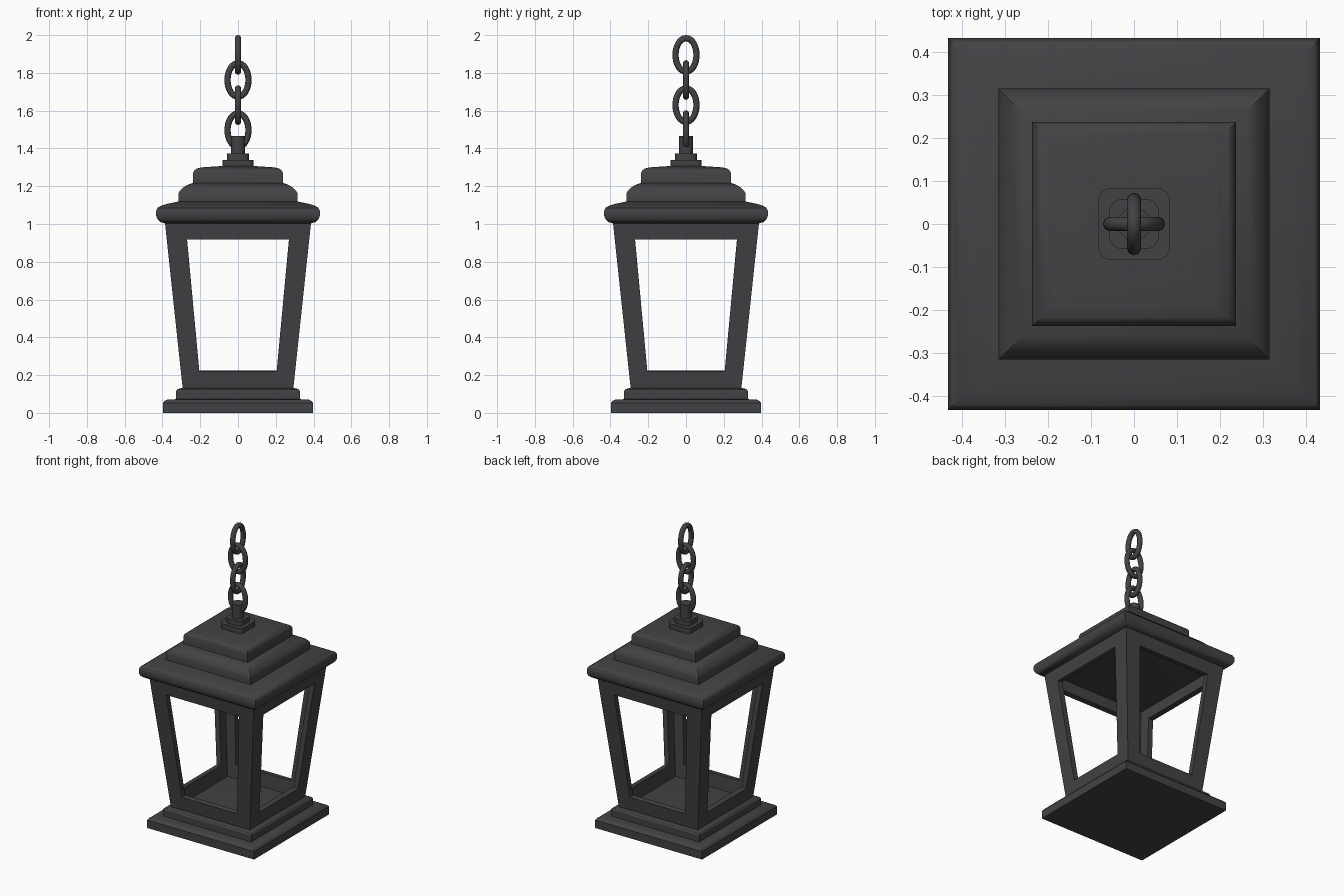
import bpy, bmesh
from math import sin, cos, pi, radians

if "Cube" in bpy.data.objects:
    bpy.data.objects.remove(bpy.data.objects["Cube"])

mat = bpy.data.materials.new("dark_iron")
mat.diffuse_color = (0.055, 0.055, 0.058, 1)
mat.use_nodes = True
mat.node_tree.nodes["Principled BSDF"].inputs["Base Color"].default_value = mat.diffuse_color


def finish(name, bm, smooth=30):
    bmesh.ops.remove_doubles(bm, verts=bm.verts, dist=1e-5)
    bmesh.ops.recalc_face_normals(bm, faces=bm.faces)
    me = bpy.data.meshes.new(name)
    bm.to_mesh(me)
    bm.free()
    ob = bpy.data.objects.new(name, me)
    bpy.context.collection.objects.link(ob)
    me.materials.append(mat)
    bpy.ops.object.select_all(action='DESELECT')
    ob.select_set(True)
    bpy.context.view_layer.objects.active = ob
    if smooth:
        bpy.ops.object.shade_smooth_by_angle(angle=radians(smooth))
    return ob


def outline(h, r):
    """Square of half-width h with corner radius r."""
    if r == 0:
        return [(h, h), (-h, h), (-h, -h), (h, -h)]
    pts = []
    for q in range(4):
        a0 = q * pi / 2
        sx, sy = ((1, 1), (-1, 1), (-1, -1), (1, -1))[q]
        for i in range(7):
            a = a0 + i * pi / 12
            pts.append((sx * (h - r) + r * cos(a), sy * (h - r) + r * sin(a)))
    return pts


def loft(name, profile, corner=0):
    """Stack square rings through (half_width, z) points and cap both ends."""
    bm = bmesh.new()
    rings = [[bm.verts.new((x, y, z)) for x, y in outline(h, corner)]
             for h, z in profile]
    n = len(rings[0])
    for a, b in zip(rings, rings[1:]):
        for i in range(n):
            j = (i + 1) % n
            bm.faces.new((a[i], a[j], b[j], b[i]))
    bm.faces.new(rings[0][::-1])
    bm.faces.new(rings[-1])
    return finish(name, bm)


# Stepped base
loft("base_plate", [(.397, 0), (.397, .053), (.39, .063), (.375, .07), (.32, .073)])
loft("base_step", [(.328, .07), (.328, .115), (.322, .124), (.308, .13), (.28, .132)])

# Tapered frame with four open windows
Z0, Z1, W0, W1 = .125, 1.01, .2925, .387


def half(z):
    return W0 + (W1 - W0) * (z - Z0) / (Z1 - Z0)


bm = bmesh.new()
outer = [(-W0, Z0), (W0, Z0), (W1, Z1), (-W1, Z1)]
inner = [(-.205, .22), (.205, .22), (.27, .918), (-.27, .918)]
for k in range(4):
    c, s = (1, 0, -1, 0)[k], (0, 1, 0, -1)[k]

    def place(p):
        x, y, z = p[0], -half(p[1]), p[1]
        return bm.verts.new((c * x - s * y, s * x + c * y, z))
    o, i = [place(p) for p in outer], [place(p) for p in inner]
    for a in range(4):
        b = (a + 1) % 4
        bm.faces.new((o[a], o[b], i[b], i[a]))
frame = finish("window_frame", bm, 0)
mod = frame.modifiers.new("thickness", 'SOLIDIFY')
mod.thickness, mod.offset, mod.use_even_offset = .035, -1, True

# Three-tier roof
loft("roof_eave", [(.385, 1.003), (.41, 1.01), (.425, 1.023), (.433, 1.042),
                   (.433, 1.07), (.425, 1.086), (.405, 1.098), (.37, 1.108), (.30, 1.122)])
loft("roof_middle", [(.315, 1.11), (.315, 1.16), (.307, 1.177), (.288, 1.195),
                     (.262, 1.21), (.22, 1.223)])
loft("roof_top", [(.237, 1.21), (.237, 1.272), (.231, 1.284), (.217, 1.294),
                  (.19, 1.30), (.10, 1.306)])

# Chain mount
loft("mount_plate", [(.083, 1.30), (.083, 1.34)], .028)
loft("mount_collar", [(.058, 1.335), (.058, 1.372)], .03)
loft("mount_post", [(.038, 1.365), (.038, 1.465)], .0379)


# Chain of alternating oval links
def link(name, zc, along_x):
    bm = bmesh.new()
    N, M, r = 32, 12, .0165
    rw, rh = .072 - r, .105 - r
    rings = []
    for i in range(N):
        a = 2 * pi * i / N
        nx, nz = cos(a) / rw, sin(a) / rh
        d = (nx * nx + nz * nz) ** .5
        ring = []
        for j in range(M):
            b = 2 * pi * j / M
            u = rw * cos(a) + r * cos(b) * nx / d
            w = zc + rh * sin(a) + r * cos(b) * nz / d
            v = r * sin(b)
            ring.append(bm.verts.new((u, v, w) if along_x else (v, u, w)))
        rings.append(ring)
    for i in range(N):
        p, q = rings[i], rings[(i + 1) % N]
        for j in range(M):
            k = (j + 1) % M
            bm.faces.new((p[j], p[k], q[k], q[j]))
    finish(name, bm, 60)


for n in range(4):
    link(f"chain_link_{n + 1}", 1.497 + n * .1327, n % 2 == 0)
